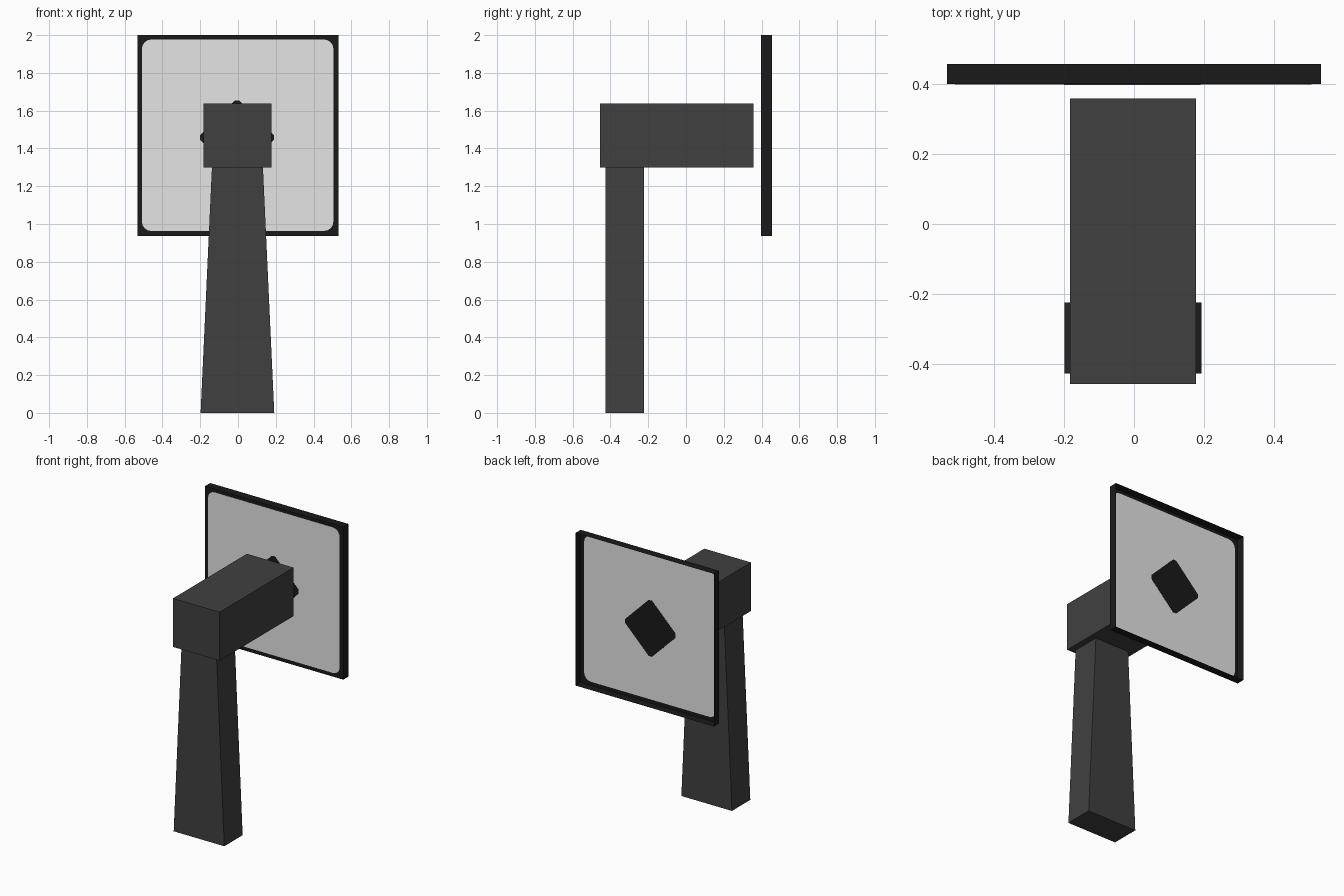
import bpy, bmesh, math

if "Cube" in bpy.data.objects:
    bpy.data.objects.remove(bpy.data.objects["Cube"])


def material(name, v):
    m = bpy.data.materials.new(name)
    m.diffuse_color = (v, v, v, 1)
    m.use_nodes = True
    m.node_tree.nodes["Principled BSDF"].inputs["Base Color"].default_value = m.diffuse_color
    return m


GREY = material("dark grey", 0.051)
BLACK = material("near black", 0.010)
LIGHT = material("light grey", 0.78)


def prism(name, outline, y0, y1, mat, open_back=False):
    """Extrude an x-z outline from y0 to y1, optionally leaving the y1 end open."""
    bm = bmesh.new()
    face = bm.faces.new([bm.verts.new((x, y0, z)) for x, z in outline])
    ext = bmesh.ops.extrude_face_region(bm, geom=[face])["geom"]
    for v in ext:
        if isinstance(v, bmesh.types.BMVert):
            v.co.y = y1
    bmesh.ops.recalc_face_normals(bm, faces=bm.faces)
    if open_back:
        ends = [f for f in bm.faces if all(v.co.y == v.co.y and abs(v.co.y - y1) < 1e-5 for v in f.verts)]
        bmesh.ops.delete(bm, geom=ends, context='FACES_ONLY')
    me = bpy.data.meshes.new(name)
    bm.to_mesh(me)
    bm.free()
    me.materials.append(mat)
    ob = bpy.data.objects.new(name, me)
    bpy.context.collection.objects.link(ob)
    return ob


def rect(x0, x1, z0, z1):
    return [(x0, z0), (x1, z0), (x1, z1), (x0, z1)]


def rounded(cx, cz, half, r, n=4):
    pts = []
    for q in range(4):
        mid = math.pi / 4 + q * math.pi / 2
        sx, sz = math.copysign(1, math.cos(mid)), math.copysign(1, math.sin(mid))
        for i in range(n + 1):
            a = q * math.pi / 2 + i / n * math.pi / 2
            pts.append((cx + sx * (half - r) + r * math.cos(a),
                        cz + sz * (half - r) + r * math.sin(a)))
    return pts


def diamond(cx, cz, reach, tip):
    quarter = [(tip, reach), (-tip, reach), (-reach, tip), (-reach, -tip),
               (-tip, -reach), (tip, -reach), (reach, -tip), (reach, tip)]
    return [(cx + x, cz + z) for x, z in quarter]


# Tapered handle and the box across its top
prism("handle", [(-0.198, 0), (0.192, 0), (0.132, 1.3), (-0.138, 1.3)], -0.425, -0.223, GREY)
prism("arm_block", rect(-0.182, 0.177, 1.3, 1.638), -0.455, 0.358, GREY)

# Square sign panel behind the arm: a shallow tray of sheet, open at the back
Y0, Y1 = 0.398, 0.455
prism("panel_tray", rect(-0.533, 0.533, 0.937, 2.0), Y0, Y1, BLACK, open_back=True)

# Markings seen on both sides of the sheet: light pane and dark diamond
prism("pane", rounded(-0.002, 1.47, 0.507, 0.05), Y0 - 0.001, Y0 + 0.001, LIGHT)
prism("diamond", diamond(-0.005, 1.458, 0.195, 0.013), Y0 - 0.002, Y0 + 0.002, BLACK)
